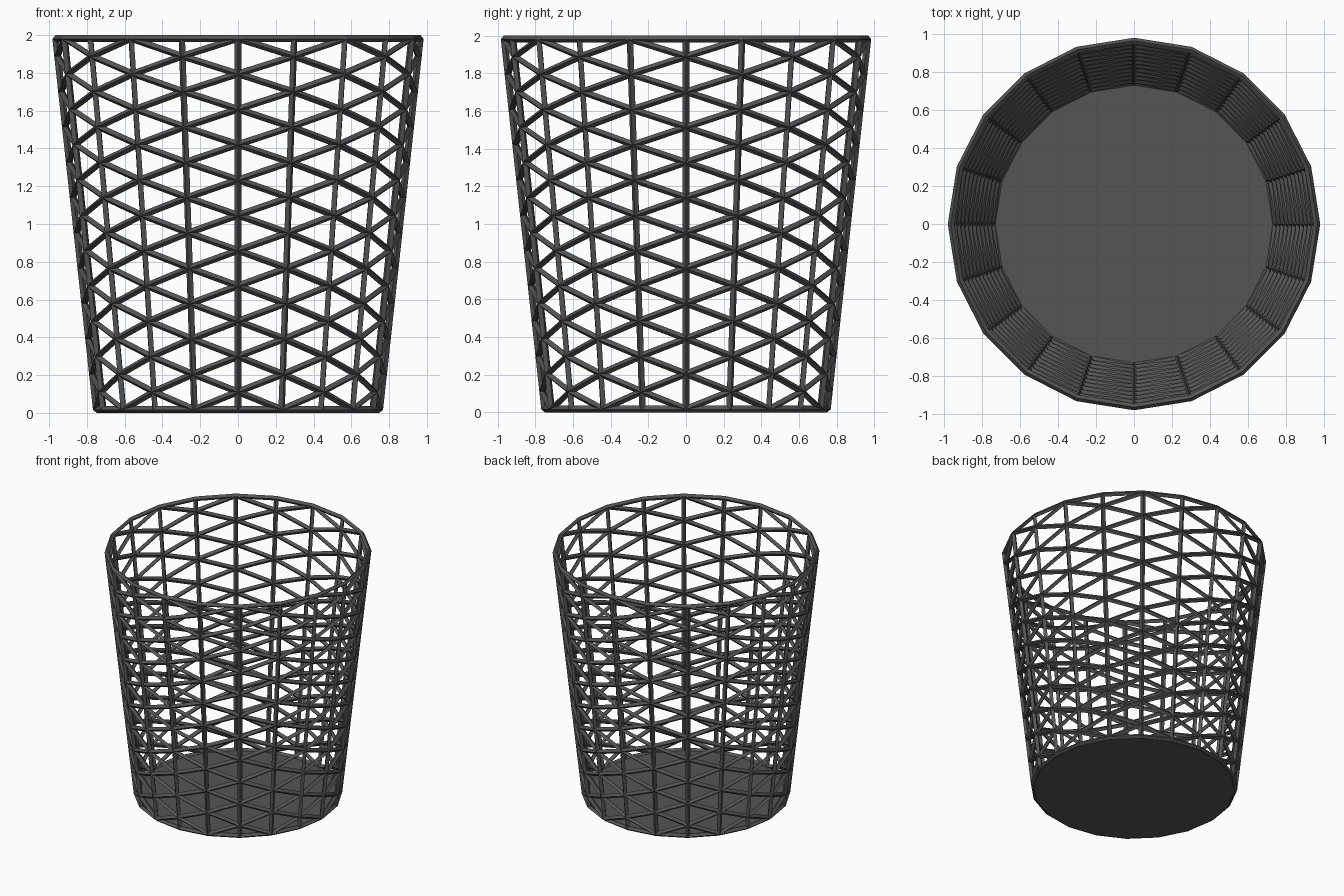
import bpy, bmesh
from math import sin, cos, pi

if "Cube" in bpy.data.objects:
    bpy.data.objects.remove(bpy.data.objects["Cube"])

SIDES, LEVELS = 20, 21
Z0, Z1 = 0.018, 1.982
R0, R1 = 0.75, 0.965

mat = bpy.data.materials.new("dark_grey")
mat.diffuse_color = (0.09, 0.09, 0.09, 1)
mat.use_nodes = True
mat.node_tree.nodes["Principled BSDF"].inputs["Base Color"].default_value = mat.diffuse_color


def finish(bm, name):
    bmesh.ops.recalc_face_normals(bm, faces=bm.faces[:])
    me = bpy.data.meshes.new(name)
    bm.to_mesh(me)
    bm.free()
    me.materials.append(mat)
    ob = bpy.data.objects.new(name, me)
    bpy.context.collection.objects.link(ob)
    return ob


# Basket wall: staggered triangles on a tapered 20-sided tube
bm = bmesh.new()
verts = {}


def vert(col, k):
    col %= SIDES
    if (col, k) not in verts:
        t = k / LEVELS
        r = R0 + (R1 - R0) * t
        a = pi / 2 + 2 * pi * col / SIDES
        verts[col, k] = bm.verts.new((r * cos(a), r * sin(a), Z0 + (Z1 - Z0) * t))
    return verts[col, k]


for c in range(SIDES):
    even, odd = (c, c + 1) if c % 2 == 0 else (c + 1, c)
    e, o = vert(even, 0), vert(odd, 0)
    for k in range(1, LEVELS + 1):
        if k % 2:
            new = vert(even, k)
            bm.faces.new((e, o, new))
            e = new
        else:
            new = vert(odd, k)
            bm.faces.new((e, o, new))
            o = new
    bm.faces.new((e, o, vert(odd, LEVELS)))

# Turn every edge into a bar
wall = finish(bm, "basket_wall")
wire = wall.modifiers.new("bars", 'WIREFRAME')
wire.thickness = 0.036
wire.offset = 0
wire.use_even_offset = True
wire.use_boundary = True
wire.use_replace = True

# Solid floor
bm = bmesh.new()
bmesh.ops.create_cone(bm, cap_ends=True, segments=SIDES, radius1=0.752,
                      radius2=0.752, depth=0.018)
bmesh.ops.translate(bm, verts=bm.verts[:], vec=(0, 0, 0.011))
finish(bm, "basket_floor")
